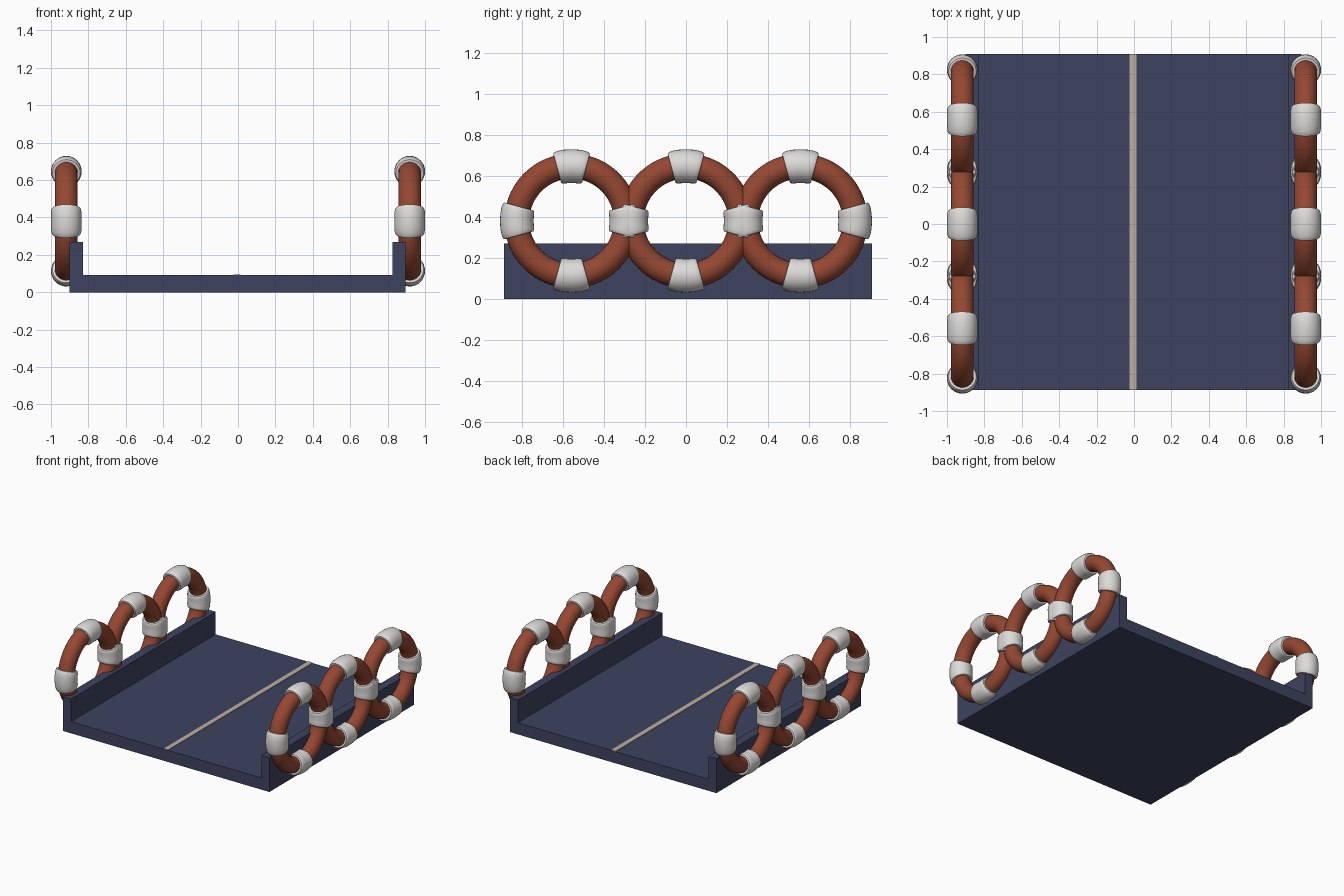
import bpy, bmesh, math

if "Cube" in bpy.data.objects:
    bpy.data.objects.remove(bpy.data.objects["Cube"])


def material(name, rgb):
    m = bpy.data.materials.new(name)
    m.diffuse_color = (*rgb, 1)
    m.use_nodes = True
    m.node_tree.nodes["Principled BSDF"].inputs["Base Color"].default_value = m.diffuse_color
    return m


NAVY = material("navy", (0.048, 0.056, 0.115))
RUST = material("rust_orange", (0.30, 0.064, 0.031))
WHITE = material("off_white", (0.72, 0.71, 0.69))
BEIGE = material("beige", (0.50, 0.43, 0.35))

Y0, Y1 = -0.888, 0.908            # deck ends
MAJOR, TUBE, BAND = 0.267, 0.061, 0.082


def finish(bm, name, mat, smooth=False):
    bmesh.ops.recalc_face_normals(bm, faces=bm.faces)
    me = bpy.data.meshes.new(name)
    bm.to_mesh(me)
    bm.free()
    me.materials.append(mat)
    ob = bpy.data.objects.new(name, me)
    bpy.context.collection.objects.link(ob)
    if smooth:
        bpy.ops.object.select_all(action='DESELECT')
        ob.select_set(True)
        bpy.context.view_layer.objects.active = ob
        bpy.ops.object.shade_smooth_by_angle(angle=math.radians(40))
    return ob


def extrude_profile(name, pts, mat):
    """Closed x-z profile extruded along the deck length."""
    bm = bmesh.new()
    face = bm.faces.new([bm.verts.new((x, Y0, z)) for x, z in pts])
    ext = bmesh.ops.extrude_face_region(bm, geom=[face], use_keep_orig=True)
    moved = [g for g in ext["geom"] if isinstance(g, bmesh.types.BMVert)]
    bmesh.ops.translate(bm, verts=moved, vec=(0, Y1 - Y0, 0))
    return finish(bm, name, mat)


def sweep(bm, stations, closed, sides=32):
    """Circular sections around a ring in the y-z plane: (angle, radius)."""
    loops = []
    for a, r in stations:
        loop = []
        for i in range(sides):
            t = 2 * math.pi * i / sides
            d = MAJOR + r * math.cos(t)
            loop.append(bm.verts.new((r * math.sin(t), d * math.cos(a), d * math.sin(a))))
        loops.append(loop)
    n = len(loops)
    for k in range(n if closed else n - 1):
        p, q = loops[k], loops[(k + 1) % n]
        for i in range(sides):
            j = (i + 1) % sides
            bm.faces.new((p[i], p[j], q[j], q[i]))


# U-shaped deck: floor with a low wall on each side
extrude_profile("deck", [(-0.90, 0), (0.895, 0), (0.895, 0.27), (0.826, 0.27),
                         (0.826, 0.092), (-0.83, 0.092), (-0.83, 0.27), (-0.90, 0.27)], NAVY)
# Thin centre line on the floor
extrude_profile("centre_stripe", [(-0.024, 0.090), (0.014, 0.090),
                                  (0.014, 0.096), (-0.024, 0.096)], BEIGE)

# Puffed profile of one wrap band: (degrees from its middle, radius)
BAND_PROFILE = [(-15.5, 0.058), (-15.2, 0.074), (-14, 0.078), (-11, 0.081), (-6, BAND), (0, BAND),
                (6, BAND), (11, 0.081), (14, 0.078), (15.2, 0.074), (15.5, 0.058)]

# Three life rings on each side, each with four bands
for side, x in (("left", -0.918), ("right", 0.918)):
    for k in range(3):
        pos = (x, (k - 1) * 0.558, 0.38)
        bm = bmesh.new()
        sweep(bm, [(2 * math.pi * i / 72, TUBE) for i in range(72)], True)
        finish(bm, f"{side}_ring_{k + 1}", RUST, True).location = pos
        bm = bmesh.new()
        for b in range(4):
            sweep(bm, [(math.radians(90 * b + d), r) for d, r in BAND_PROFILE], False)
        finish(bm, f"{side}_ring_bands_{k + 1}", WHITE, True).location = pos
